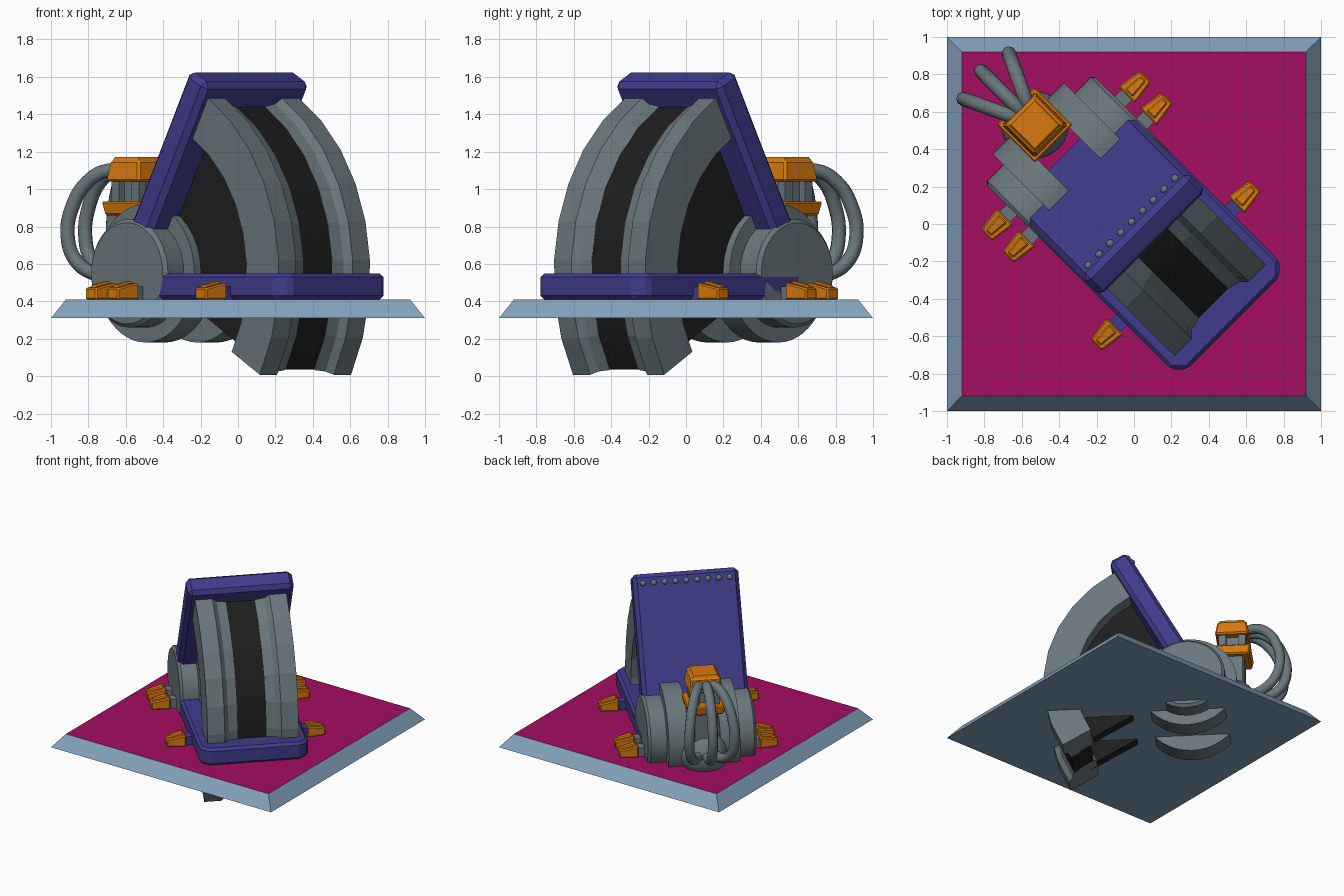
import bpy, bmesh, math
from mathutils import Matrix, Vector

cube = bpy.data.objects.get("Cube")
if cube:
    bpy.data.objects.remove(cube, do_unlink=True)


def material(name, rgb):
    lin = [((c / 255 + 0.055) / 1.055) ** 2.4 if c > 10 else c / 255 / 12.92 for c in rgb]
    m = bpy.data.materials.new(name)
    m.use_nodes = True
    m.diffuse_color = (*lin, 1)
    m.node_tree.nodes["Principled BSDF"].inputs["Base Color"].default_value = (*lin, 1)
    return m


MAGENTA = material("magenta", (164, 14, 97))
STEEL = material("pale steel blue", (132, 162, 187))
BLUE = material("indigo", (64, 60, 140))
ORANGE = material("orange", (216, 122, 14))
GREY = material("slate grey", (106, 119, 124))
BLACK = material("black", (30, 30, 30))

# The machine is laid out along its own axes, then turned on the base
TURN = Matrix.Rotation(math.radians(-45), 4, "Z")
PIVOT = Vector((-0.43, 0, 0.55))


def finish(name, bm, mat, smooth=False, bevel=0, world=TURN):
    bmesh.ops.recalc_face_normals(bm, faces=bm.faces)
    if bevel:
        bmesh.ops.bevel(bm, geom=bm.edges[:], offset=bevel, segments=1,
                        affect="EDGES", profile=0.5)
    me = bpy.data.meshes.new(name)
    bm.to_mesh(me)
    bm.free()
    ob = bpy.data.objects.new(name, me)
    bpy.context.collection.objects.link(ob)
    me.materials.append(mat)
    ob.matrix_world = world
    if smooth:
        bpy.ops.object.select_all(action="DESELECT")
        ob.select_set(True)
        bpy.context.view_layer.objects.active = ob
        bpy.ops.object.shade_smooth_by_angle(angle=math.radians(35))
    return ob


def loft(name, rings, mat, **kw):
    """Skin a list of equal rings and cap both ends."""
    bm = bmesh.new()
    vs = [[bm.verts.new(p) for p in ring] for ring in rings]
    n = len(rings[0])
    for a, b in zip(vs, vs[1:]):
        for i in range(n):
            j = (i + 1) % n
            bm.faces.new((a[i], a[j], b[j], b[i]))
    bm.faces.new(vs[0])
    bm.faces.new(vs[-1])
    return finish(name, bm, mat, **kw)


def square(cx, cy, hx, hy, z):
    return [(cx + sx * hx, cy + sy * hy, z) for sx, sy in ((-1, -1), (1, -1), (1, 1), (-1, 1))]


def block(name, cx, cy, z0, z1, h0, h1, mat, **kw):
    return loft(name, [square(cx, cy, *h0, z0), square(cx, cy, *h1, z1)], mat, **kw)


def sector(name, profile, steps, mat, **kw):
    """Sweep a (sideways, radius) profile about the pivot."""
    rings = []
    for i in range(steps + 1):
        a = math.radians(-30 + 90 * i / steps)
        rings.append([PIVOT + Vector((r * math.cos(a), v, r * math.sin(a))) for v, r in profile])
    return loft(name, rings, mat, **kw)


def axle_disc(name, outline, mat):
    """Round part about the pivot axle from (sideways, radius) points."""
    rings = [[PIVOT + Vector((r * math.cos(t * math.tau / 48), v, r * math.sin(t * math.tau / 48)))
              for t in range(48)] for v, r in outline]
    return loft(name, rings, mat, smooth=True)


# Base slab with coloured top
slab = block("base_slab", 0, 0, 0.31, 0.41, (1, 1), (0.92, 0.92), STEEL, world=Matrix())
slab.data.materials.append(MAGENTA)
for f in slab.data.polygons:
    f.material_index = int(f.normal.z > 0.9)

# Cradle with clipped corners
outline = [(-0.46, -0.41), (0.69, -0.41), (0.75, -0.35), (0.75, 0.35), (0.69, 0.41), (-0.46, 0.41)]
loft("cradle", [[(x, y, z) for x, y in outline] for z in (0.41, 0.55)], BLUE, bevel=0.02)

# Curved wheel segment: tread, rims, webs and hubs
sector("tread", [(-0.13, 0.86), (0.13, 0.86), (0.13, 1.03), (-0.13, 1.03)], 48, BLACK, smooth=True)
for s, side in ((-1, "right"), (1, "left")):
    rim = [(0.345, 0.84), (0.345, 1.085), (0.215, 1.085), (0.18, 1.05), (0.11, 1.035), (0.11, 0.84)]
    sector(side + "_rim", [(s * v, r) for v, r in rim], 8, GREY)
    web = [(0.14, 0.2), (0.22, 0.2), (0.22, 0.9), (0.14, 0.9)]
    sector(side + "_web", [(s * v, r) for v, r in web], 16, BLACK)
    axle_disc(side + "_hub", [(s * 0.12, 0.37), (s * 0.27, 0.37)], GREY)
    axle_disc(side + "_pivot_disc",
              [(s * 0.255, 0.27), (s * 0.27, 0.29), (s * 0.39, 0.29), (s * 0.41, 0.27)], GREY)

# Tilted shield plate, with rivets along its upper back edge
tilt = math.radians(61.5)
along = Vector((math.cos(tilt), 0, math.sin(tilt)))
out = Vector((math.sin(tilt), 0, -math.cos(tilt)))


def on_shield(d, n, v):
    return PIVOT + along * d + out * n + Vector((0, v, 0))


loft("shield_plate", [[on_shield(d, n, v) for n, v in
                       ((-0.125, -0.4), (0.035, -0.4), (0.035, 0.4), (-0.125, 0.4))]
                      for d in (0, 1.17)], BLUE, bevel=0.03)
bm = bmesh.new()
for i in range(9):
    bmesh.ops.create_uvsphere(bm, u_segments=12, v_segments=8, radius=0.022,
                              matrix=Matrix.Translation(on_shield(1.1, -0.125, (i - 4) * 0.082)))
finish("rivets", bm, GREY, smooth=True)

# Floor clamps on both sides
for s, side in ((-1, "right"), (1, "left")):
    for pos, u, stem in (("front", 0.315, BLUE), ("middle", -0.35, GREY), ("rear", -0.515, GREY)):
        block(f"{side}_{pos}_stem", u, s * 0.44, 0.41, 0.48, (0.04, 0.06), (0.04, 0.06), stem)
        for part, v0, v1, w0, w1, h0, h1 in (("clamp", 0.46, 0.6, 0.062, 0.042, 0.5, 0.47),
                                             ("clamp_ridge", 0.475, 0.585, 0.03, 0.02, 0.51, 0.485)):
            loft(f"{side}_{pos}_{part}",
                 [[(u - w, s * v, 0.41), (u + w, s * v, 0.41), (u + w, s * v, h), (u - w, s * v, h)]
                  for v, w, h in ((v0, w0, h0), (v1, w1, h1))], ORANGE, bevel=0.008)

# Rear control tower
TU = -0.75
bm = bmesh.new()
bmesh.ops.create_uvsphere(bm, u_segments=32, v_segments=16, radius=0.18,
                          matrix=Matrix.Translation((TU, 0, 0.5)))
finish("tower_dome", bm, GREY, smooth=True)
block("tower_neck", TU, 0, 0.55, 0.87, (0.09, 0.09), (0.09, 0.09), GREY, bevel=0.01)
block("tower_collar", TU, 0, 0.86, 0.935, (0.13, 0.13), (0.145, 0.145), ORANGE, bevel=0.01)
block("tower_core", TU, 0, 0.92, 1.06, (0.06, 0.06), (0.06, 0.06), GREY)
for i, (a, b) in enumerate(((-1, -1), (1, -1), (1, 1), (-1, 1))):
    block(f"tower_post_{i + 1}", TU + a * 0.075, b * 0.075, 0.92, 1.06,
          (0.028, 0.028), (0.028, 0.028), GREY)
block("tower_head", TU, 0, 1.04, 1.155, (0.128, 0.128), (0.11, 0.11), ORANGE, bevel=0.012)
block("tower_head_cap", TU, 0, 1.15, 1.172, (0.1, 0.1), (0.09, 0.09), ORANGE)

# Hoses looping from the head down to the dome
path = [(0.06, 1.08), (0.17, 1.1), (0.29, 1.04), (0.38, 0.9), (0.405, 0.75),
        (0.36, 0.62), (0.26, 0.55), (0.12, 0.53)]
for name, deg in (("right_hose", -25), ("middle_hose", 0), ("left_hose", 25)):
    t = math.radians(180 + deg)
    curve = bpy.data.curves.new(name, "CURVE")
    curve.dimensions = "3D"
    curve.bevel_depth = 0.038
    curve.bevel_resolution = 3
    curve.use_fill_caps = True
    curve.resolution_u = 6
    sp = curve.splines.new("BEZIER")
    sp.bezier_points.add(len(path) - 1)
    for bp, (r, z) in zip(sp.bezier_points, path):
        bp.co = (TU + r * math.cos(t), r * math.sin(t), z)
        bp.handle_left_type = bp.handle_right_type = "AUTO"
    curve.materials.append(GREY)
    hose = bpy.data.objects.new(name, curve)
    bpy.context.collection.objects.link(hose)
    hose.matrix_world = TURN
